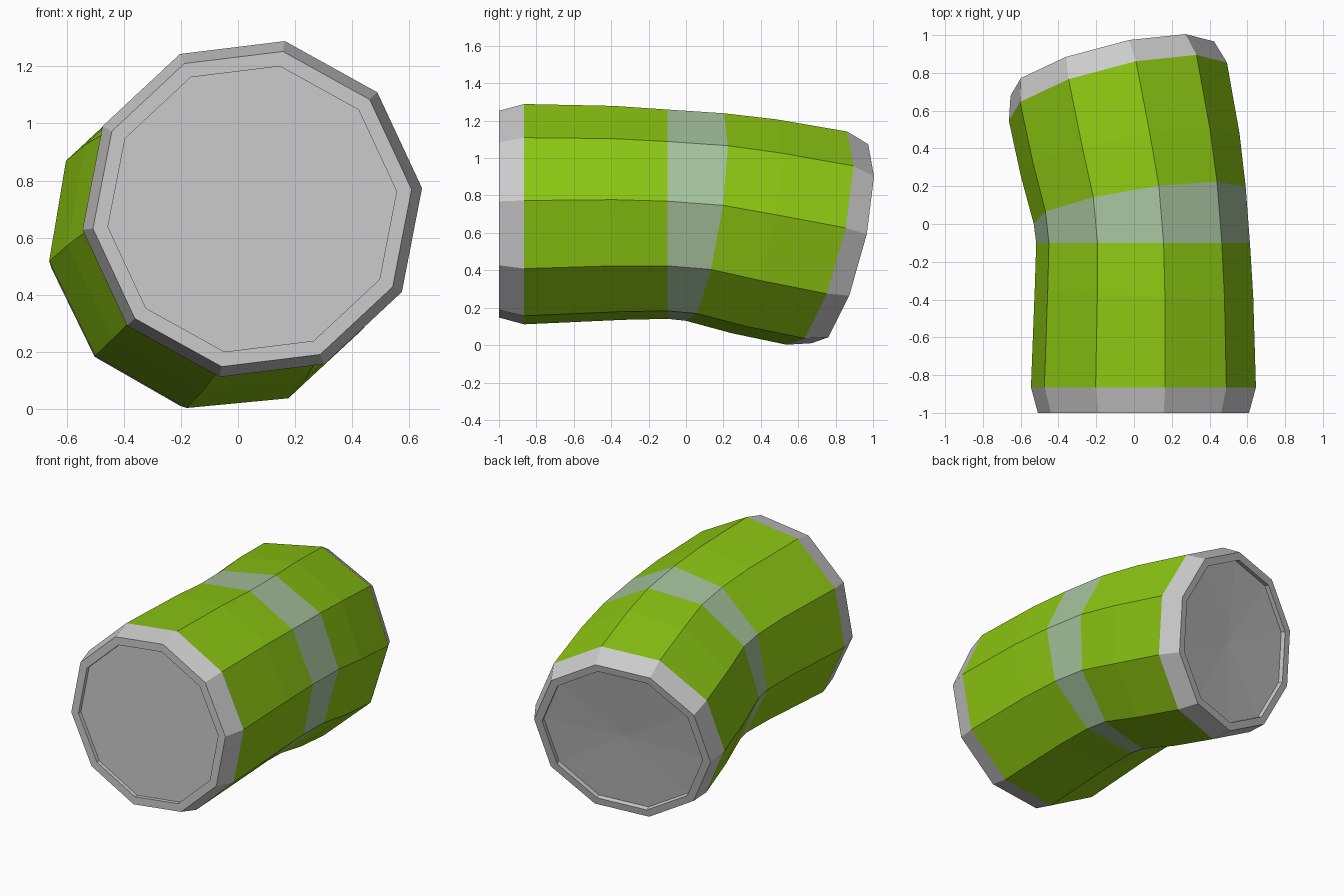
import bpy
from math import sin, cos, radians, sqrt
from mathutils import Vector

if "Cube" in bpy.data.objects:
    bpy.data.objects.remove(bpy.data.objects["Cube"])

SIDES = 10
TWIST = 7  # degrees, angle of the first corner


def material(name, rgb):
    m = bpy.data.materials.new(name)
    m.diffuse_color = (*rgb, 1)
    m.use_nodes = True
    m.node_tree.nodes["Principled BSDF"].inputs["Base Color"].default_value = m.diffuse_color
    return m


green = material("green", (0.26, 0.56, 0.006))
pale_green = material("pale_green", (0.38, 0.54, 0.34))


def axis(tilt):
    t = radians(tilt)
    return Vector((-sin(t) / sqrt(2), cos(t), -sin(t) / sqrt(2)))


def ring(centre, radius, tilt, shift=0.0):
    """Ten-sided section whose axis leans left and down by tilt."""
    n = axis(tilt)
    q = Vector((0, 1, 0)).rotation_difference(n)
    c = Vector(centre) + n * shift
    angles = [radians(TWIST + k * 360 / SIDES) for k in range(SIDES)]
    return [c + q @ Vector((cos(a) * radius, 0, sin(a) * radius)) for a in angles]


def loft(name, rings, mat=None, cap=None, hub=None):
    """Skin rings from front to back; cap 'start' or 'end' is a fan round hub."""
    verts = [p for r in rings for p in r]
    faces = []
    for i in range(len(rings) - 1):
        for j in range(SIDES):
            k = (j + 1) % SIDES
            a, b = i * SIDES, (i + 1) * SIDES
            faces.append((a + j, b + j, b + k, a + k))
    if cap:
        verts.append(hub)
        h = len(verts) - 1
        base = 0 if cap == "start" else (len(rings) - 1) * SIDES
        for j in range(SIDES):
            f = (base + j, base + (j + 1) % SIDES, h)
            faces.append(f if cap == "start" else f[::-1])
    me = bpy.data.meshes.new(name)
    me.from_pydata(verts, [], faces)
    if mat:
        me.materials.append(mat)
    ob = bpy.data.objects.new(name, me)
    bpy.context.collection.objects.link(ob)
    return ob


# Sections along the bent tube: centre, radius, tilt
front = ((0.05, -0.865, 0.70), 0.60, 0)
front_mid = ((0.053, -0.36, 0.707), 0.583, -3)
band_front = ((0.048, -0.10, 0.70), 0.57, 0)
band_back = ((0.03, 0.10, 0.685), 0.573, 12.5)
back_mid = ((-0.02, 0.365, 0.635), 0.593, 14)
back = ((-0.085, 0.70, 0.572), 0.60, 19)
back_c, tilt = back[0], back[2]

# Green body either side of the pale band
loft("front_body", [ring(*s) for s in (front, front_mid, band_front)], green)
loft("middle_band", [ring(*s) for s in (band_front, band_back)], pale_green)
loft("back_body", [ring(*s) for s in (band_back, back_mid, back)], green)

# Grey end caps: bevelled collar, flat rim, shallow recess
fc = front[0]
loft("front_cap",
     [ring(fc, 0.51, 0, -0.11), ring(fc, 0.51, 0, -0.135),
      ring(fc, 0.563, 0, -0.135), ring(*front)],
     cap="start", hub=Vector(fc) + axis(0) * -0.11)
loft("back_cap",
     [ring(*back), ring(back_c, 0.56, tilt, 0.13),
      ring(back_c, 0.51, tilt, 0.13), ring(back_c, 0.51, tilt, 0.10)],
     cap="end", hub=Vector(back_c) + axis(tilt) * 0.08)
